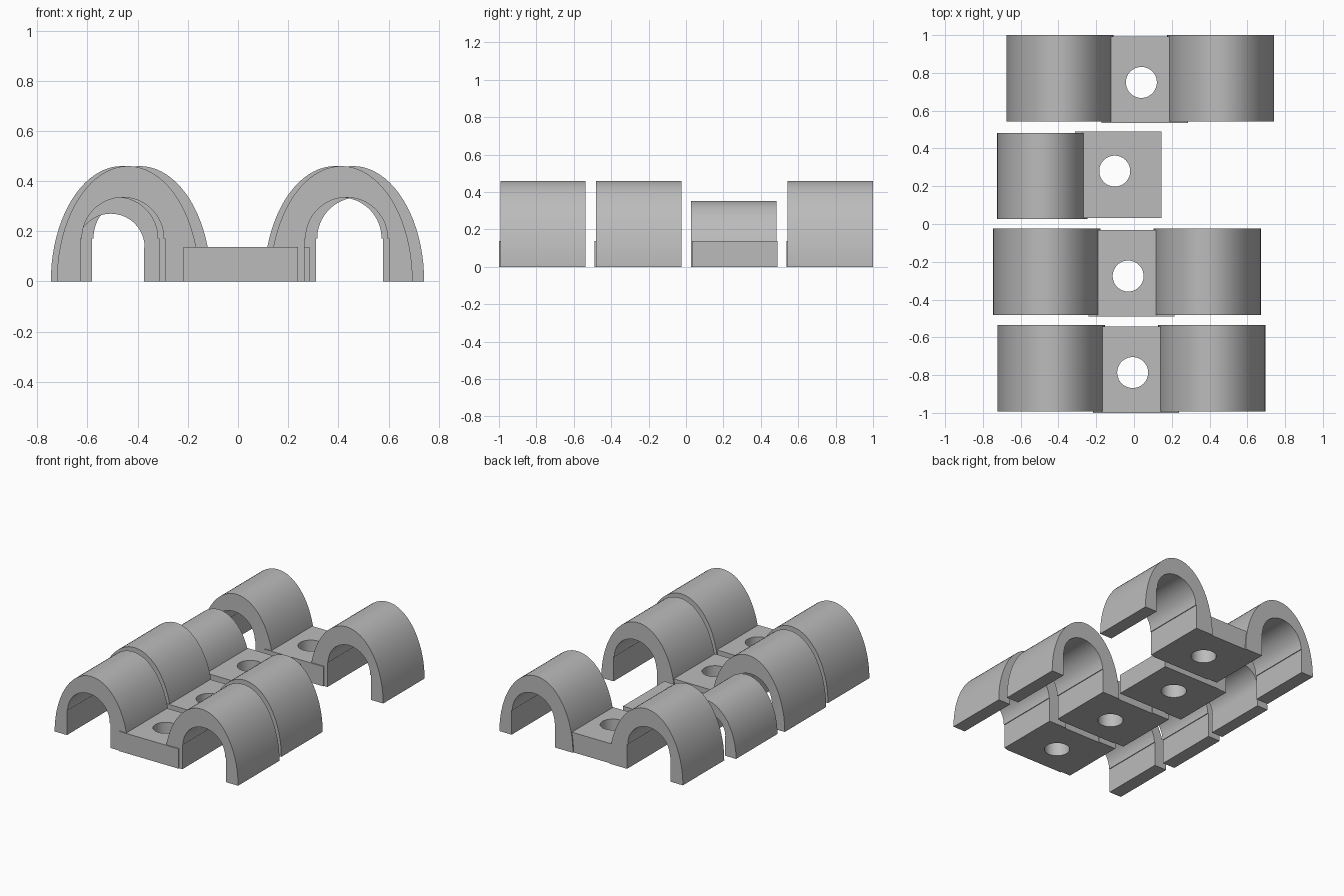
import bpy, bmesh
from math import sin, cos, pi

cube = bpy.data.objects.get("Cube")
if cube:
    bpy.data.objects.remove(cube)

grey = bpy.data.materials.new("plain grey")
grey.use_nodes = True
color = (0.5, 0.5, 0.5, 1)
grey.diffuse_color = color
bsdf = grey.node_tree.nodes["Principled BSDF"]
bsdf.inputs["Base Color"].default_value = color
bsdf.inputs["Roughness"].default_value = 0.6

LENGTH = 0.457      # depth of every arch and plate
PLATE_TOP = 0.138


def finish(bm, name):
    bmesh.ops.recalc_face_normals(bm, faces=bm.faces)
    mesh = bpy.data.meshes.new(name)
    bm.to_mesh(mesh)
    bm.free()
    mesh.materials.append(grey)
    obj = bpy.data.objects.new(name, mesh)
    bpy.context.collection.objects.link(obj)
    bpy.ops.object.select_all(action='DESELECT')
    obj.select_set(True)
    bpy.context.view_layer.objects.active = obj
    bpy.ops.object.shade_smooth_by_angle(angle=pi / 6)


def half_arc(cx, cz, rx, rz, steps=40):
    return [(cx - rx * cos(pi * i / steps), cz + rz * sin(pi * i / steps))
            for i in range(steps + 1)]


# Elliptical tunnel with a straight-walled, round-topped opening
def arch(name, cx, y, side, rx, top, wall, arc, opening_top):
    ox = cx + side * 0.021
    spring = opening_top - arc
    outline = half_arc(cx, 0, rx, top)
    opening = half_arc(ox, spring, arc, arc)
    opening = [(ox - wall, 0), (ox - wall, spring)] + opening \
        + [(ox + wall, spring), (ox + wall, 0)]
    bm = bmesh.new()
    face = bm.faces.new([bm.verts.new((x, y, z)) for x, z in outline + opening[::-1]])
    new = bmesh.ops.extrude_face_region(bm, geom=[face])["geom"]
    verts = [g for g in new if isinstance(g, bmesh.types.BMVert)]
    bmesh.ops.translate(bm, verts=verts, vec=(0, LENGTH, 0))
    finish(bm, name)


# Square plate with a round screw hole
def plate(name, cx, cy, hx, hy, radius=0.082, steps=48):
    bm = bmesh.new()
    rings = []
    for i in range(steps):
        c, s = cos(2 * pi * i / steps), sin(2 * pi * i / steps)
        k = LENGTH / 2 / max(abs(c), abs(s))
        hole, edge = (hx + radius * c, hy + radius * s), (cx + k * c, cy + k * s)
        rings.append([bm.verts.new((*p, z)) for p, z in
                      ((hole, 0), (edge, 0), (edge, PLATE_TOP), (hole, PLATE_TOP))])
    for i, a in enumerate(rings):
        b = rings[(i + 1) % steps]
        for j in range(4):
            k = (j + 1) % 4
            bm.faces.new((a[j], a[k], b[k], b[j]))
    finish(bm, name)


# Double clips: centre x, arch start y
for label, cx, y in (("front", -0.013, -0.993), ("middle", -0.037, -0.482),
                     ("back", 0.033, 0.543)):
    for side, word in ((-1, "right"), (1, "left")):
        arch(f"{label}_{word}_arch", cx + side * 0.425, y, side,
             0.284, 0.46, 0.168, 0.163, 0.335)
    py = y - 0.007 + LENGTH / 2
    plate(f"{label}_plate", cx + 0.024, py, cx + 0.006, py - 0.015)

# Small single clip
arch("small_arch", -0.486, 0.026, -1, 0.239, 0.352, 0.132, 0.135, 0.27)
plate("small_plate", -0.083, 0.26, -0.102, 0.28)
